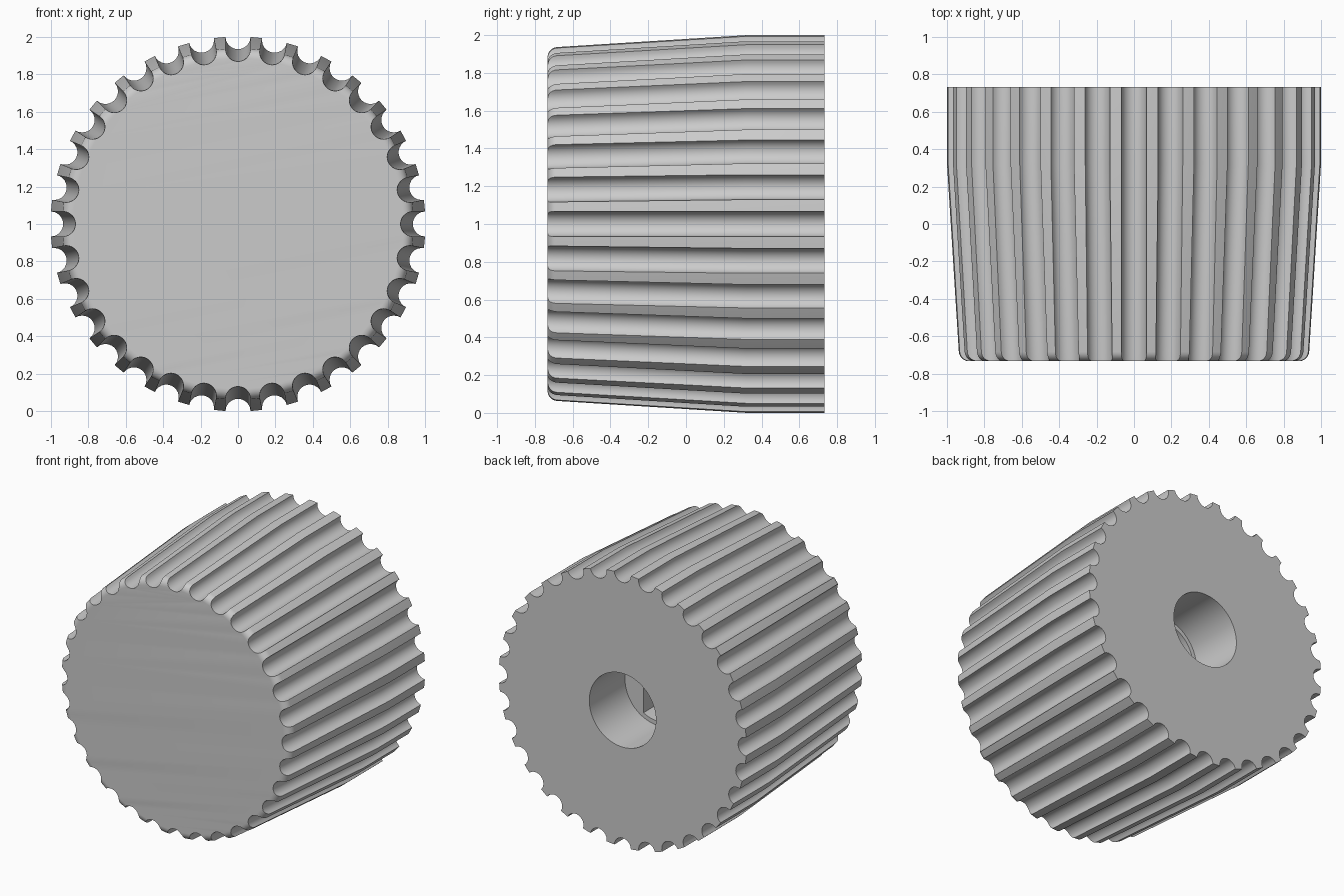
import bpy, bmesh
from math import sin, cos, acos, atan2, pi, radians, sqrt
from mathutils import Vector

if "Cube" in bpy.data.objects:
    bpy.data.objects.remove(bpy.data.objects["Cube"])

GROOVES = 32
GROOVE_R = 0.067
HALF = 0.733          # half depth along y
BEND_Y = 0.32         # straight behind, tapered in front
BACK_R, FRONT_R = 1.002, 0.936
FILLET = 0.05
BORE_R, BORE_Y = 0.27, 0.32
SHAFT_R, SHAFT_FLAT, SHAFT_Y = 0.24, 0.12, -0.33


def taper(y):
    t = max(0, (BEND_Y - y) / (BEND_Y + HALF))
    return BACK_R + (FRONT_R - BACK_R) * t


def grooved_section(radius, centre):
    """Outline of a disc with round notches centred on a pitch circle."""
    half = acos((radius**2 + centre**2 - GROOVE_R**2) / (2 * radius * centre))
    sweep = atan2(radius * sin(half), centre - radius * cos(half))
    pitch = 2 * pi / GROOVES
    points = []
    for i in range(GROOVES):
        a = i * pitch
        for k in range(13):
            b = sweep * (k / 6 - 1)
            u, v = GROOVE_R * sin(b), centre - GROOVE_R * cos(b)
            points.append((v * sin(a) + u * cos(a), v * cos(a) - u * sin(a)))
        mid = a + pitch / 2
        points.append((radius * sin(mid), radius * cos(mid)))
    return points


def add_loop(bm, points, y):
    verts = [bm.verts.new((x, y, z + 1)) for x, z in points]
    for a, b in zip(verts, verts[1:] + verts[:1]):
        bm.edges.new((a, b))
    return verts


def add_wall(bm, loop_a, loop_b):
    n = len(loop_a)
    for i in range(n):
        j = (i + 1) % n
        bm.faces.new((loop_a[i], loop_a[j], loop_b[j], loop_b[i]))


def fill_between(bm, outer, inner, normal):
    edges = [bm.edges.get((a, b)) for loop in (outer, inner)
             for a, b in zip(loop, loop[1:] + loop[:1])]
    bmesh.ops.triangle_fill(bm, use_beauty=True, edges=edges, normal=normal)


bm = bmesh.new()
back = Vector((0, 1, 0))

# Fluted outer shell, from the back edge round the front fillet
stations = [(HALF, taper(HALF)), (BEND_Y, taper(BEND_Y))]
for k in range(7):
    a = k / 6 * pi / 2
    y = -HALF + FILLET * (1 - sin(a))
    stations.append((y, taper(y) - FILLET * (1 - cos(a))))
shell = [add_loop(bm, grooved_section(r, taper(y)), y) for y, r in stations]
for a, b in zip(shell, shell[1:]):
    add_wall(bm, a, b)
bm.faces.new(shell[-1])

# Round counterbore in the back
circle = [(BORE_R * sin(2 * pi * i / 64), BORE_R * cos(2 * pi * i / 64)) for i in range(64)]
bore_rim = add_loop(bm, circle, HALF)
bore_floor = add_loop(bm, circle, BORE_Y)
add_wall(bm, bore_rim, bore_floor)
fill_between(bm, shell[0], bore_rim, back)

# Shaft socket with one flat side
start = acos(SHAFT_FLAT / SHAFT_R)
socket = []
for i in range(41):
    a = start + (2 * pi - 2 * start) * i / 40
    socket.append((SHAFT_R * cos(a), SHAFT_R * sin(a)))
socket_rim = add_loop(bm, socket, BORE_Y)
socket_end = add_loop(bm, socket, SHAFT_Y)
add_wall(bm, socket_rim, socket_end)
fill_between(bm, bore_floor, socket_rim, back)
bm.faces.new(socket_end)

bmesh.ops.recalc_face_normals(bm, faces=bm.faces)
mesh = bpy.data.meshes.new("fluted_knob")
bm.to_mesh(mesh)
bm.free()

# Plain grey finish
grey = bpy.data.materials.new("light_grey")
grey.use_nodes = True
colour = (0.6, 0.6, 0.6, 1)
grey.diffuse_color = colour
grey.node_tree.nodes["Principled BSDF"].inputs["Base Color"].default_value = colour
mesh.materials.append(grey)

knob = bpy.data.objects.new("fluted_knob", mesh)
bpy.context.collection.objects.link(knob)
bpy.ops.object.select_all(action='DESELECT')
knob.select_set(True)
bpy.context.view_layer.objects.active = knob
bpy.ops.object.shade_smooth_by_angle(angle=radians(30))
